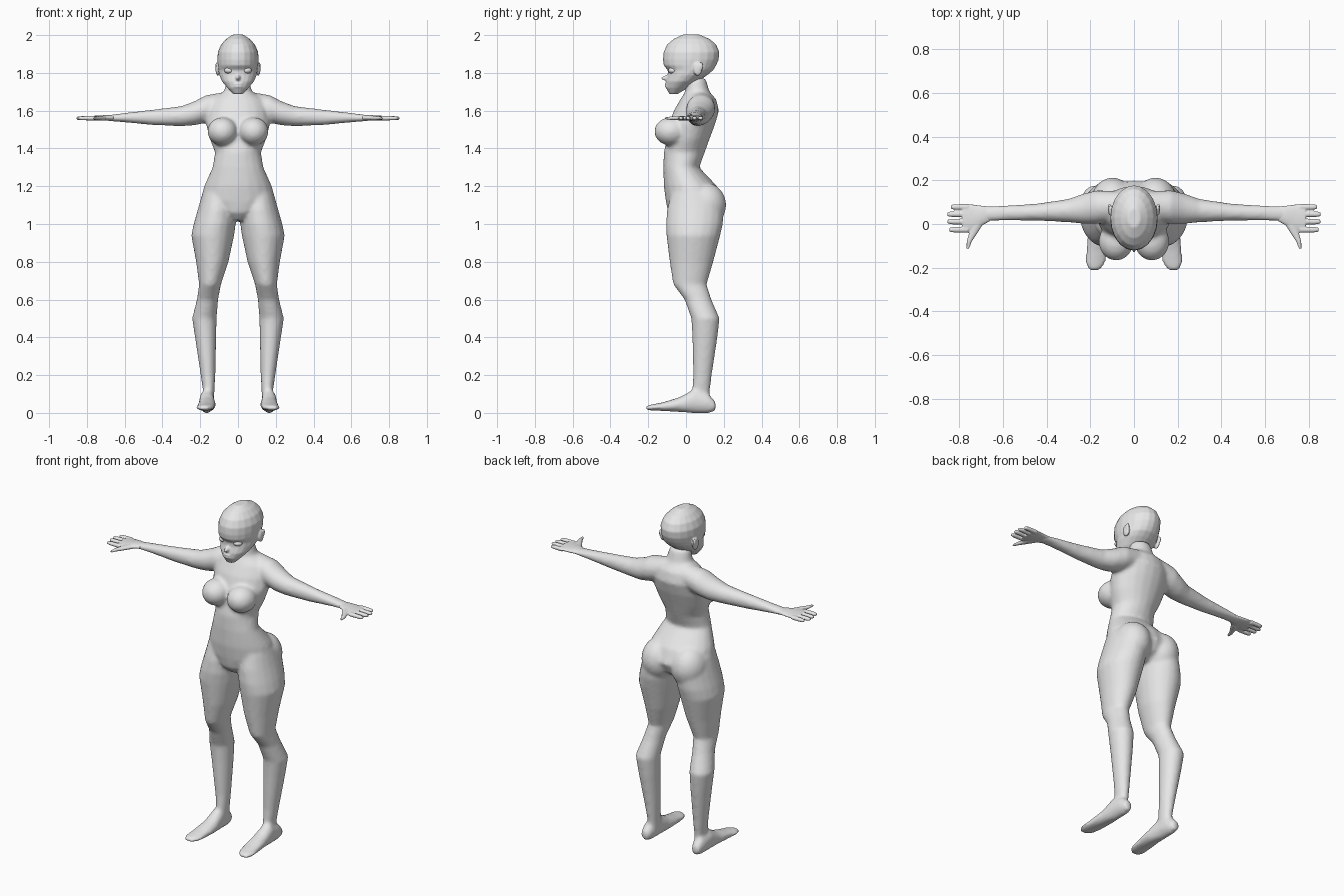
import bpy
import bmesh
from math import cos, sin, pi
from mathutils import Matrix, Vector

if "Cube" in bpy.data.objects:
    bpy.data.objects.remove(bpy.data.objects["Cube"])

SIDES = (("left", 1), ("right", -1))


def make_material(name, colour):
    material = bpy.data.materials.new(name)
    material.use_nodes = True
    material.diffuse_color = colour
    material.node_tree.nodes["Principled BSDF"].inputs["Base Color"].default_value = colour
    return material


skin = make_material("plain grey", (0.8, 0.8, 0.8, 1))


def loft(bm, axis, rows, side=1, segments=20):
    """Skin oval rings along an axis; each row is position, then two extents."""
    index = "xyz".index(axis)
    rings = []
    for position, a_min, a_max, b_min, b_max in rows:
        ring = []
        for step in range(segments):
            angle = 2 * pi * step / segments
            point = [(a_min + a_max) / 2 + (a_max - a_min) / 2 * cos(angle),
                     (b_min + b_max) / 2 + (b_max - b_min) / 2 * sin(angle)]
            point.insert(index, position)
            point[0] *= side
            ring.append(bm.verts.new(point))
        rings.append(ring)
    for lower, upper in zip(rings, rings[1:]):
        for i in range(segments):
            j = (i + 1) % segments
            bm.faces.new((lower[i], lower[j], upper[j], upper[i]))
    bm.faces.new(rings[0])
    bm.faces.new(rings[-1])


def blob(bm, centre, radii, side=1):
    """Add an ellipsoid."""
    x, y, z = centre
    matrix = Matrix.Translation(Vector((x * side, y, z))) @ Matrix.Diagonal((*radii, 1))
    bmesh.ops.create_uvsphere(bm, u_segments=24, v_segments=14, radius=1, matrix=matrix)


def finish(name, bm, voxel=None, smoothing=6):
    """Turn the parts into one object and fuse them into a single skin."""
    bmesh.ops.recalc_face_normals(bm, faces=bm.faces)
    for face in bm.faces:
        face.smooth = True
    mesh = bpy.data.meshes.new(name)
    bm.to_mesh(mesh)
    bm.free()
    mesh.materials.append(skin)
    obj = bpy.data.objects.new(name, mesh)
    bpy.context.collection.objects.link(obj)
    if voxel:
        fuse = obj.modifiers.new("fuse", "REMESH")
        fuse.mode = "VOXEL"
        fuse.voxel_size = voxel
        fuse.use_smooth_shade = True
        relax = obj.modifiers.new("relax", "SMOOTH")
        relax.factor = 0.5
        relax.iterations = smoothing
    return obj


# Torso and neck: height, half width, front, back
torso = [(1.02, .05, -.06, .11), (1.06, .13, -.095, .17), (1.12, .2, -.107, .2),
         (1.2, .18, -.118, .165), (1.3, .135, -.12, .07), (1.38, .122, -.118, .1),
         (1.45, .15, -.1, .125), (1.53, .17, -.09, .155), (1.6, .165, -.065, .175),
         (1.66, .14, -.03, .16), (1.7, .075, -.005, .125), (1.77, .058, 0, .105)]

# Leg: height, inner, outer, front, back
leg = [(1.16, .02, .19, -.08, .17), (1.08, .01, .212, -.1, .2), (1, .012, .235, -.107, .196),
       (.94, .02, .248, -.104, .182), (.8, .05, .222, -.087, .145), (.68, .09, .206, -.068, .11),
       (.6, .105, .218, -.008, .135), (.5, .113, .243, .028, .178), (.4, .115, .228, .033, .167),
       (.2, .12, .198, .038, .137), (.1, .125, .183, .03, .125), (.03, .13, .19, .03, .13)]

# Foot: depth, inner, outer, sole, top
foot = [(.157, .145, .19, .01, .06), (.12, .13, .2, -.002, .1), (.04, .125, .205, -.002, .125),
        (-.03, .118, .21, .004, .085), (-.12, .12, .22, .01, .057),
        (-.18, .13, .222, .012, .045), (-.212, .155, .21, .016, .038)]

# Arm: reach, front, back, underside, top
arm = [(.06, .02, .15, 1.57, 1.7), (.17, 0, .155, 1.535, 1.682), (.23, 0, .14, 1.522, 1.65),
       (.3, .008, .115, 1.518, 1.624), (.45, .015, .093, 1.523, 1.606),
       (.6, .015, .085, 1.538, 1.588), (.7, .008, .08, 1.546, 1.575)]

body = bmesh.new()
loft(body, "z", [(z, -w, w, front, back) for z, w, front, back in torso])
for _, side in SIDES:
    loft(body, "z", leg, side)
    loft(body, "y", foot, side)
    loft(body, "x", arm, side)
    blob(body, (.082, -.08, 1.49), (.08, .088, .075), side)
    blob(body, (.098, .1, 1.1), (.1, .113, .12), side)
finish("body", body, voxel=.01, smoothing=8)

# Hands: a flat palm, four fingers and a thumb spread to the front
palm = [(.66, .012, .08, 1.548, 1.576), (.7, -.01, .085, 1.547, 1.577),
        (.74, -.035, .09, 1.548, 1.574), (.785, -.038, .092, 1.55, 1.572)]
thumb = [(0, .69, .745, 1.547, 1.573), (-.04, .715, .755, 1.549, 1.571),
         (-.08, .742, .766, 1.551, 1.569), (-.112, .754, .768, 1.555, 1.565)]
fingers = ((.078, .838), (.045, .855), (.011, .853), (-.026, .845))

for label, side in SIDES:
    hand = bmesh.new()
    loft(hand, "x", palm, side)
    loft(hand, "y", thumb, side)
    for y, tip in fingers:
        rows = [(x, y - r, y + r, 1.56 - r * .85, 1.56 + r * .85)
                for x, r in ((.76, .014), (tip - .02, .013), (tip, .009))]
        loft(hand, "x", rows, side, segments=12)
    finish(label + "_hand", hand, voxel=.004, smoothing=3)

# Head: height, half width, front, back
skull = [(1.688, .025, -.088, -.045), (1.72, .056, -.106, .01), (1.755, .085, -.106, .065),
         (1.79, .1, -.096, .115), (1.815, .104, -.097, .145), (1.84, .107, -.118, .16),
         (1.87, .109, -.122, .173), (1.91, .107, -.119, .177), (1.95, .09, -.1, .16),
         (1.98, .062, -.065, .125), (2.003, .028, -.015, .07)]
# Nose: depth, sides, underside, bridge
nose = [(-.075, -.022, .022, 1.75, 1.81), (-.105, -.013, .013, 1.757, 1.788),
        (-.13, -.005, .005, 1.766, 1.776)]

head = bmesh.new()
loft(head, "z", [(z, -w, w, front, back) for z, w, front, back in skull])
loft(head, "y", nose)
for lip_height in (1.728, 1.741):
    blob(head, (0, -.1, lip_height), (.026, .012, .007))
for _, side in SIDES:
    blob(head, (.107, .062, 1.82), (.012, .024, .036), side)
    blob(head, (.112, .078, 1.835), (.008, .014, .022), side)
finish("head", head, voxel=.005, smoothing=4)

# Eyes sit just proud of the sockets
for label, side in SIDES:
    eye = bmesh.new()
    blob(eye, (.046, -.068, 1.813), (.027, .026, .018), side)
    finish(label + "_eye", eye)
